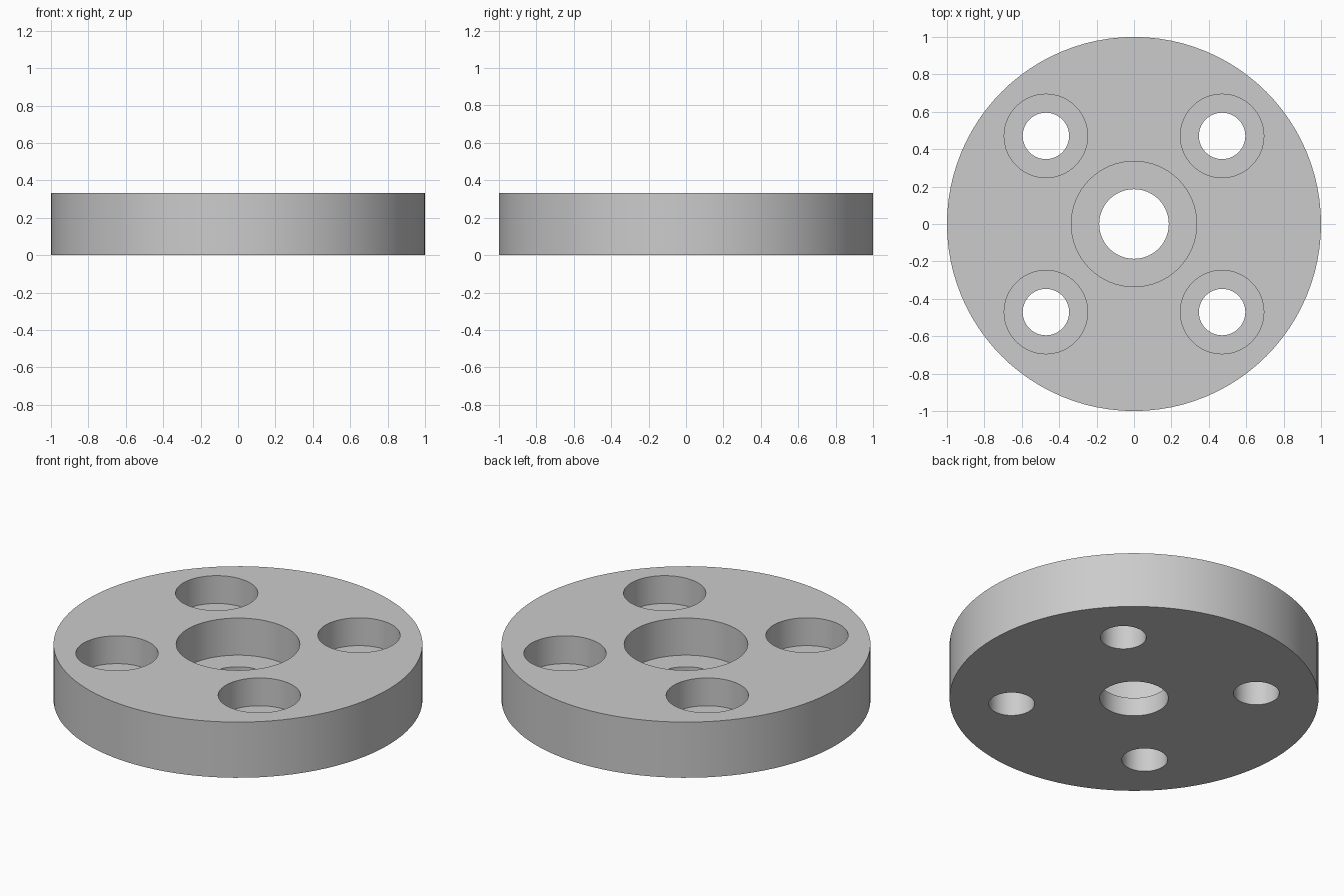
import bpy
import bmesh
from math import cos, sin, radians, tau

HEIGHT = 0.333
SEGMENTS = 96

default_cube = bpy.data.objects.get("Cube")
if default_cube:
    bpy.data.objects.remove(default_cube, do_unlink=True)

# Single plain metal colour
metal = bpy.data.materials.new("grey metal")
metal.use_nodes = True
metal.diffuse_color = (0.6, 0.6, 0.6, 1)
metal.node_tree.nodes["Principled BSDF"].inputs["Base Color"].default_value = (0.6, 0.6, 0.6, 1)


def lathe(name, profile, x=0, y=0):
    """Closed solid turned from (radius, z) points listed bottom to top."""
    bm = bmesh.new()
    rings = []
    for r, z in profile:
        rings.append([bm.verts.new((x + r * cos(tau * i / SEGMENTS),
                                    y + r * sin(tau * i / SEGMENTS), z))
                      for i in range(SEGMENTS)])
    for low, high in zip(rings, rings[1:]):
        for i in range(SEGMENTS):
            j = (i + 1) % SEGMENTS
            bm.faces.new((low[i], low[j], high[j], high[i]))
    bm.faces.new(rings[0][::-1])
    bm.faces.new(rings[-1])
    bmesh.ops.recalc_face_normals(bm, faces=bm.faces)
    mesh = bpy.data.meshes.new(name)
    bm.to_mesh(mesh)
    bm.free()
    mesh.materials.append(metal)
    obj = bpy.data.objects.new(name, mesh)
    bpy.context.collection.objects.link(obj)
    return obj


def counterbore(name, x, y, hole, recess, floor):
    """Stepped cutter: narrow through hole below, wide recess above."""
    cutter = lathe(name, [(hole, -0.1), (hole, floor), (recess, floor),
                          (recess, HEIGHT + 0.1)], x, y)
    cutter.hide_render = True
    return cutter


# Round plate
flange = lathe("flange_plate", [(1, 0), (1, HEIGHT)])

# Central bore and four bolt holes
cutters = [counterbore("center_bore_cutter", 0, 0, 0.186, 0.335, HEIGHT / 3)]
for sx in (-1, 1):
    for sy in (-1, 1):
        cutters.append(counterbore("bolt_hole_cutter", sx * 0.471, sy * 0.471,
                                   0.124, 0.223, HEIGHT / 2))

bpy.ops.object.select_all(action="DESELECT")
flange.select_set(True)
bpy.context.view_layer.objects.active = flange
for cutter in cutters:
    mod = flange.modifiers.new("cut", "BOOLEAN")
    mod.operation = "DIFFERENCE"
    mod.solver = "EXACT"
    mod.object = cutter
    bpy.ops.object.modifier_apply(modifier=mod.name)
    bpy.data.objects.remove(cutter, do_unlink=True)

# Smooth walls with crisp rims
bpy.ops.object.shade_smooth_by_angle(angle=radians(30))
